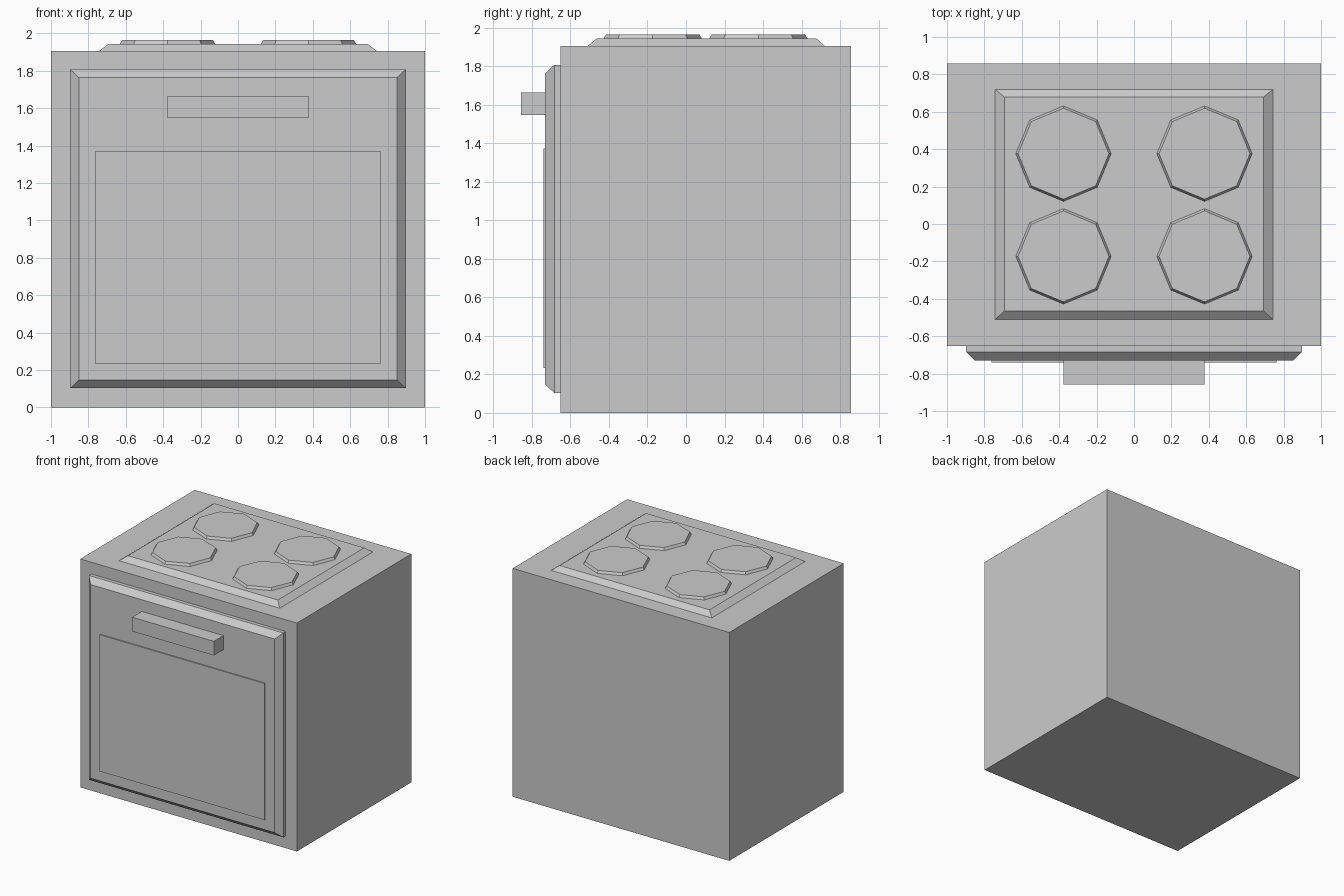
import bpy, bmesh
from math import cos, sin, tau
from mathutils import Vector

if "Cube" in bpy.data.objects:
    bpy.data.objects.remove(bpy.data.objects["Cube"])


def loft(name, rings):
    """Closed solid skinned through a stack of matching rings."""
    bm = bmesh.new()
    loops = [[bm.verts.new(p) for p in ring] for ring in rings]
    n = len(loops[0])
    for a, b in zip(loops, loops[1:]):
        for i in range(n):
            j = (i + 1) % n
            bm.faces.new((a[i], a[j], b[j], b[i]))
    bm.faces.new(loops[0][::-1])
    bm.faces.new(loops[-1])
    bmesh.ops.recalc_face_normals(bm, faces=bm.faces)
    mesh = bpy.data.meshes.new(name)
    bm.to_mesh(mesh)
    bm.free()
    obj = bpy.data.objects.new(name, mesh)
    bpy.context.collection.objects.link(obj)
    return obj


def rect_z(hx, y0, y1, z):
    """Horizontal rectangle at height z."""
    return [Vector(p) for p in ((-hx, y0, z), (hx, y0, z), (hx, y1, z), (-hx, y1, z))]


def rect_y(hx, z0, z1, y):
    """Front-facing rectangle at depth y."""
    return [Vector(p) for p in ((-hx, y, z0), (hx, y, z0), (hx, y, z1), (-hx, y, z1))]


def octagon(cx, cy, r, z):
    return [Vector((cx + r * cos(i * tau / 8), cy + r * sin(i * tau / 8), z))
            for i in range(8)]


# Cabinet
loft("oven_body", [rect_z(1, -0.652, 0.857, 0), rect_z(1, -0.652, 0.857, 1.906)])

# Door with chamfered front edge, window panel and handle
loft("oven_door", [rect_y(0.897, 0.103, 1.808, -0.652),
                   rect_y(0.897, 0.103, 1.808, -0.684),
                   rect_y(0.85, 0.147, 1.763, -0.731)])
loft("door_window", [rect_y(0.762, 0.232, 1.372, -0.72),
                     rect_y(0.762, 0.232, 1.372, -0.74)])
loft("door_handle", [rect_y(0.377, 1.547, 1.665, -0.72),
                     rect_y(0.377, 1.547, 1.665, -0.857)])

# Raised cooktop plate with sloped rim
loft("cooktop", [rect_z(0.742, -0.51, 0.72, 1.906),
                 rect_z(0.692, -0.464, 0.678, 1.944)])

# Four octagonal burners
for side, x in (("left", -0.377), ("right", 0.377)):
    for row, y in (("front", -0.173), ("back", 0.376)):
        loft(f"burner_{row}_{side}", [octagon(x, y, 0.255, 1.94),
                                      octagon(x, y, 0.255, 1.944),
                                      octagon(x, y, 0.243, 1.964)])
